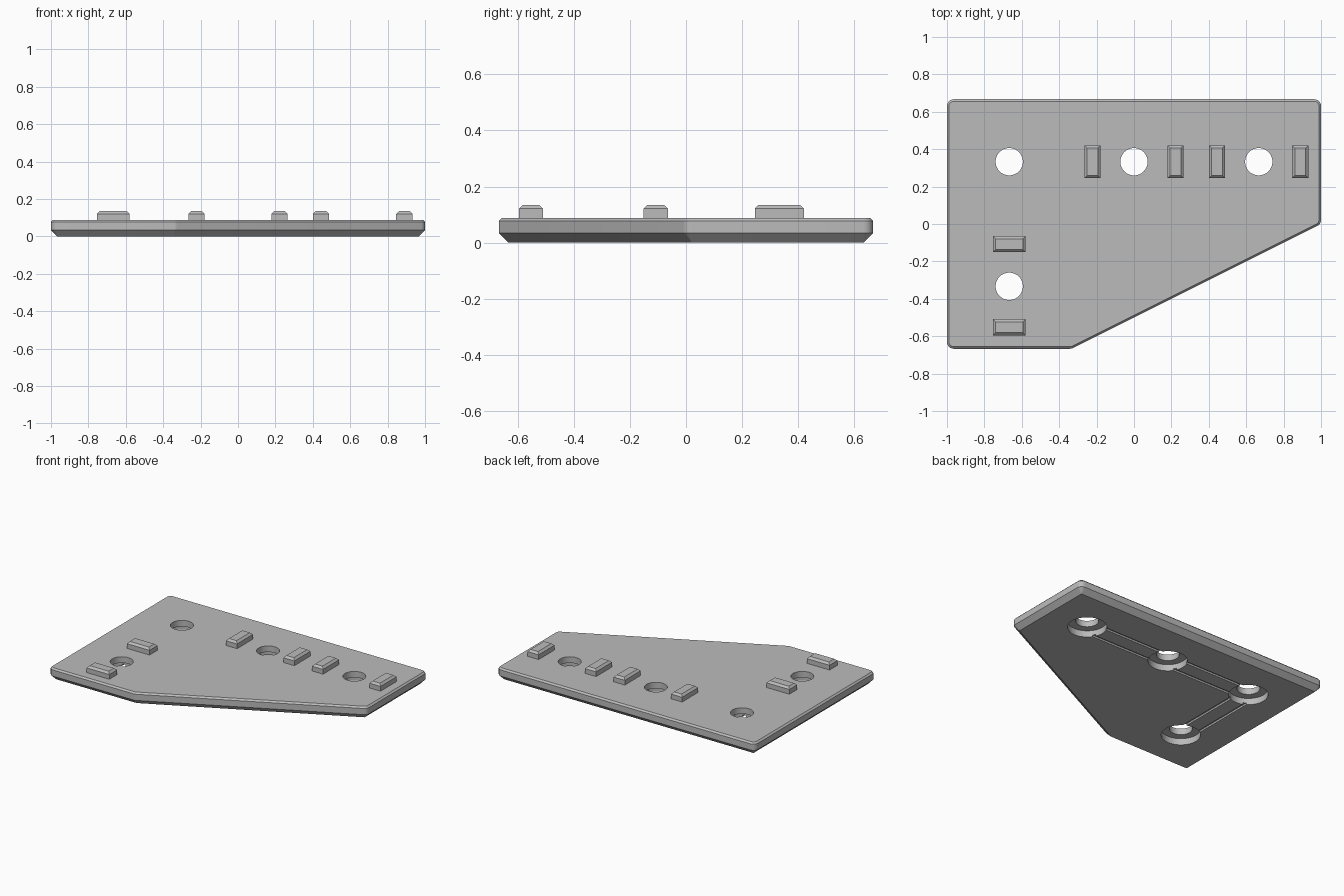
import bpy, bmesh, math
from mathutils import Vector

if "Cube" in bpy.data.objects:
    bpy.data.objects.remove(bpy.data.objects["Cube"])

grey = bpy.data.materials.new("grey plastic")
grey.diffuse_color = (0.5, 0.5, 0.5, 1)
grey.use_nodes = True
grey.node_tree.nodes["Principled BSDF"].inputs["Base Color"].default_value = grey.diffuse_color


def add_object(name, rings):
    """Skin a stack of equal-length rings into a closed solid."""
    bm = bmesh.new()
    loops = [[bm.verts.new(p) for p in ring] for ring in rings]
    n = len(loops[0])
    for a, b in zip(loops, loops[1:]):
        for i in range(n):
            j = (i + 1) % n
            bm.faces.new((a[i], a[j], b[j], b[i]))
    bm.faces.new(loops[0][::-1])
    bm.faces.new(loops[-1])
    bmesh.ops.recalc_face_normals(bm, faces=bm.faces)
    me = bpy.data.meshes.new(name)
    bm.to_mesh(me)
    bm.free()
    me.materials.append(grey)
    ob = bpy.data.objects.new(name, me)
    bpy.context.collection.objects.link(ob)
    return ob


# Plate outline, counter-clockwise, with rounded corners
CORNERS = [Vector(c) for c in
           [(-1, -0.667), (-0.333, -0.667), (1, 0), (1, 0.667), (-1, 0.667)]]
RADIUS, STEPS = 0.036, 6


def plate_ring(z, inset):
    ring = []
    for i, c in enumerate(CORNERS):
        d0 = (c - CORNERS[i - 1]).normalized()
        d1 = (CORNERS[(i + 1) % len(CORNERS)] - c).normalized()
        n0, n1 = Vector((d0.y, -d0.x)), Vector((d1.y, -d1.x))
        centre = c - (n0 + n1) * RADIUS / (1 + n0.dot(n1))
        a0, turn = math.atan2(n0.y, n0.x), n0.angle(n1)
        for k in range(STEPS + 1):
            a = a0 + turn * k / STEPS
            r = RADIUS - inset
            ring.append((centre.x + r * math.cos(a), centre.y + r * math.sin(a), z))
    return ring


def circle(x, y, r, z, n=48):
    return [(x + r * math.cos(2 * math.pi * i / n),
             y + r * math.sin(2 * math.pi * i / n), z) for i in range(n)]


def rect(x, y, hx, hy, z):
    return [(x - hx, y - hy, z), (x + hx, y - hy, z),
            (x + hx, y + hy, z), (x - hx, y + hy, z)]


T = 0.088
plate = add_object("plate", [plate_ring(0, 0.034), plate_ring(0.034, 0),
                             plate_ring(T - 0.011, 0), plate_ring(T, 0.011)])

# Shallow underside grooves linking the holes, then the counterbored holes
cutters = []
for s in (-0.06, 0.06):
    for x in (-0.333, 0.333):
        cutters.append(add_object("groove_cutter", [
            rect(x, 0.333 + s, 0.25, 0.01, z) for z in (-0.02, 0.012)]))
    cutters.append(add_object("groove_cutter", [
        rect(-0.667 + s, 0, 0.01, 0.25, z) for z in (-0.02, 0.012)]))
for x, y in [(-0.667, 0.333), (0, 0.333), (0.667, 0.333), (-0.667, -0.333)]:
    cutters.append(add_object("hole_cutter", [
        circle(x, y, r, z) for r, z in
        [(0.125, -0.05), (0.125, 0.045), (0.073, 0.045), (0.073, 0.2)]]))
for c in cutters:
    mod = plate.modifiers.new("cut", 'BOOLEAN')
    mod.operation, mod.solver, mod.object = 'DIFFERENCE', 'EXACT', c
bpy.context.view_layer.objects.active = plate
plate.select_set(True)
for mod in list(plate.modifiers):
    bpy.ops.object.modifier_apply(modifier=mod.name)
for c in cutters:
    bpy.data.objects.remove(c)
bpy.ops.object.shade_smooth_by_angle(angle=math.radians(30))


# Locating tabs with chamfered tops
def tab(x, y, hx, hy):
    c = 0.014
    add_object("locating_tab", [rect(x, y, hx, hy, T - 0.01), rect(x, y, hx, hy, 0.121),
                                rect(x, y, hx - c, hy - c, 0.135)])


for x in (-0.222, 0.222, 0.444, 0.889):
    tab(x, 0.333, 0.043, 0.088)
for y in (-0.108, -0.552):
    tab(-0.667, y, 0.088, 0.043)
